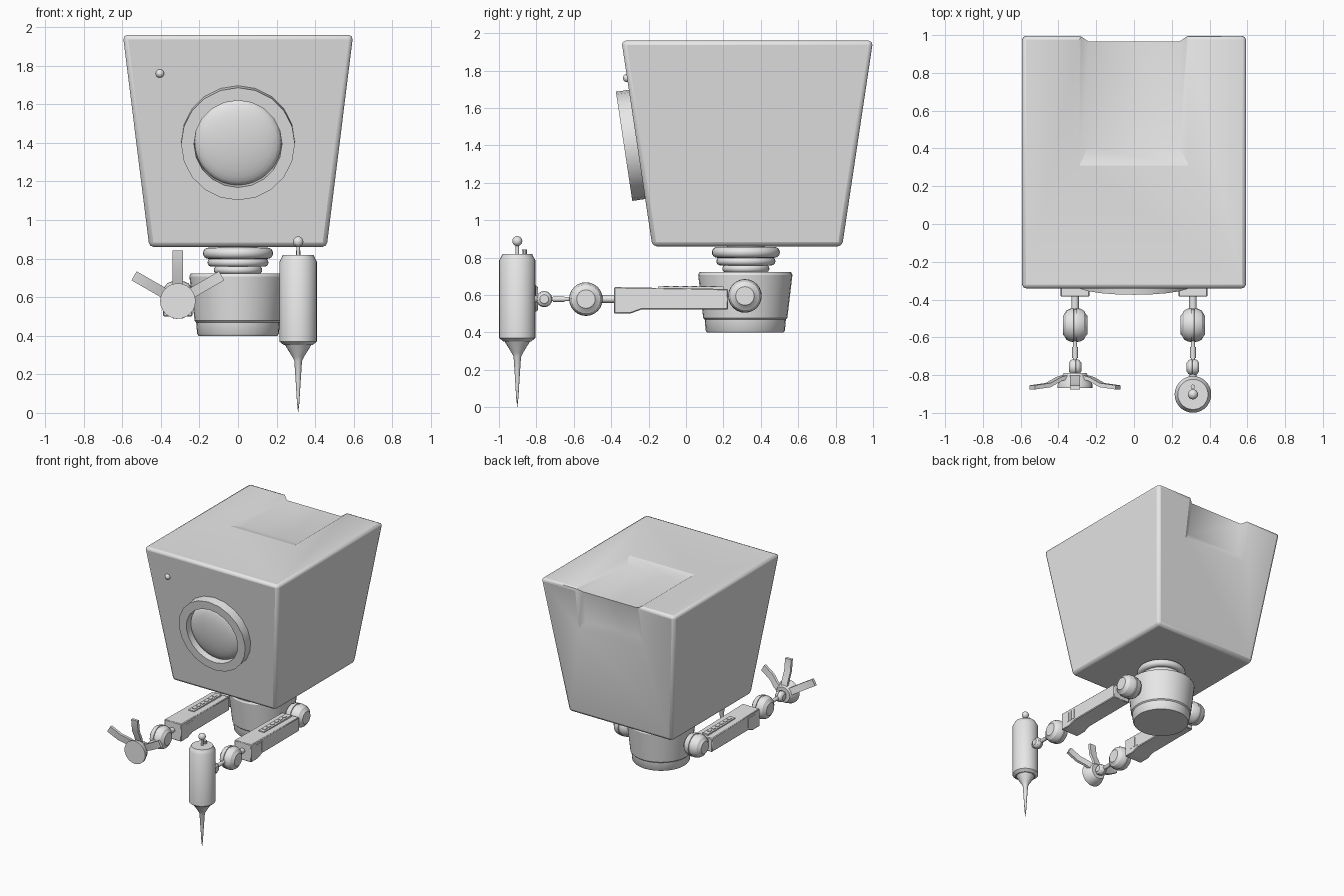
import bpy, bmesh, math
from mathutils import Vector, Matrix

if "Cube" in bpy.data.objects:
    bpy.data.objects.remove(bpy.data.objects["Cube"])

grey = bpy.data.materials.new("plain_grey")
grey.diffuse_color = (0.8, 0.8, 0.8, 1)
grey.use_nodes = True
grey.node_tree.nodes["Principled BSDF"].inputs["Base Color"].default_value = grey.diffuse_color


def finish(name, bm, matrix=None, bevel=0, angle=32, segments=2):
    bmesh.ops.recalc_face_normals(bm, faces=bm.faces)
    me = bpy.data.meshes.new(name)
    bm.to_mesh(me)
    bm.free()
    me.materials.append(grey)
    if matrix:
        me.transform(matrix)
    ob = bpy.data.objects.new(name, me)
    bpy.context.collection.objects.link(ob)
    if bevel:
        m = ob.modifiers.new("bevel", 'BEVEL')
        m.width, m.segments = bevel, segments
    bpy.ops.object.select_all(action='DESELECT')
    ob.select_set(True)
    bpy.context.view_layer.objects.active = ob
    bpy.ops.object.shade_smooth_by_angle(angle=math.radians(angle))
    return ob


def place(axis, loc):
    """Matrix turning local z to the given axis and moving to loc."""
    return Matrix.Translation(loc) @ Vector(axis).to_track_quat('Z', 'Y').to_matrix().to_4x4()


def lathe(name, profile, loc, axis=(0, 0, 1), seg=24, closed=False):
    """Spin (radius, height) points round the axis."""
    bm = bmesh.new()
    vs = [bm.verts.new((r, 0, h)) for r, h in profile]
    es = [bm.edges.new(p) for p in zip(vs, vs[1:])]
    if closed:
        es.append(bm.edges.new((vs[-1], vs[0])))
    bmesh.ops.spin(bm, geom=vs + es, axis=(0, 0, 1), cent=(0, 0, 0),
                   angle=math.tau, steps=seg, use_duplicate=False)
    bmesh.ops.remove_doubles(bm, verts=bm.verts, dist=1e-5)
    return finish(name, bm, place(axis, loc))


def loft(name, ring_a, ring_b, **kw):
    """Solid between two matching outlines."""
    bm = bmesh.new()
    a = [bm.verts.new(p) for p in ring_a]
    b = [bm.verts.new(p) for p in ring_b]
    bm.faces.new(a)
    bm.faces.new(b)
    for i in range(len(a)):
        j = (i + 1) % len(a)
        bm.faces.new((a[i], a[j], b[j], b[i]))
    return finish(name, bm, **kw)


def box(name, x0, x1, y0, y1, z0, z1, bevel=0):
    return loft(name, rect(x0, x1, y0, y1, z0), rect(x0, x1, y0, y1, z1), bevel=bevel)


def rect(x0, x1, y0, y1, z):
    return [(x0, y0, z), (x1, y0, z), (x1, y1, z), (x0, y1, z)]


def ball(name, r, loc):
    pts = [(r * math.sin(math.pi * i / 10), -r * math.cos(math.pi * i / 10)) for i in range(11)]
    return lathe(name, pts, loc, seg=16)


# Head: tapered box with a shallow recess folding over the top back edge
head = loft("head", rect(-.46, .46, -.18, .835, .86), rect(-.597, .597, -.345, 1.0, 1.96), bevel=.024)


def back_y(z):
    return 1.0 - (1.96 - z) * .15


def back_ring(half, z, inset, drop):
    out = [(-half, z), (half, z), (half * 1.0, 2.1), (-half * 1.0, 2.1)]
    return [(x, back_y(h) - inset, h) for x, h in out]


e = 1.0   # extra reach so each cutter passes fully through the surface
cut_top = loft("recess_cutter_top", rect(-.24, .24, .41, 1.2, 1.93), rect(-.34, .34, .21, 1.2, 1.99))
cut_back = loft("recess_cutter_back", back_ring(.24, 1.68, .03, 0), back_ring(.34, 1.56, -.03, 0))
for c in (cut_top, cut_back):
    c.hide_render = True
    c.hide_viewport = True
    m = head.modifiers.new("recess", 'BOOLEAN')
    m.operation, m.solver, m.object = 'DIFFERENCE', 'EXACT', c

# Eye on the leaning front face
tilt = math.atan(.15)
normal = Vector((0, -math.cos(tilt), -math.sin(tilt)))


def on_face(x, z):
    return Vector((x, -.345 + (1.96 - z) * .15, z))


eye = on_face(0, 1.405)
lathe("eye_ring", [(.225, -.02), (.295, -.02), (.295, .07), (.228, .07)], eye, normal, 20, True)
dome = [(.225, -.01), (.225, .012)]
dome += [(.225 * math.cos(a), .012 + .055 * math.sin(a)) for a in [math.pi / 2 * i / 7 for i in range(1, 8)]]
lathe("eye_lens", dome, eye, normal, 32)
ball("status_light", .022, on_face(-.405, 1.76))

# Neck rings
for i, (r, z, t) in enumerate([(.182, .828, .029), (.158, .780, .022), (.126, .741, .021)]):
    pts = [(.05, -t)] + [(r - t + t * math.cos(a), t * math.sin(a))
                         for a in [math.pi * (k / 8 - .5) for k in range(9)]] + [(.05, t)]
    lathe(f"neck_ring_{i + 1}", pts, (0, .32, z), seg=32)
lathe("neck_core", [(0, .68), (.1, .68), (.1, .88), (0, .88)], (0, .32, 0))

# Base cup
lathe("base", [(0, .40), (.205, .40), (.212, .41), (.217, .47), (.225, .478), (.252, .708),
               (.245, .722), (0, .722)], (0, .317, 0), seg=32)


def joint(name, r, w, loc):
    """Rounded drum with a hub on both sides and a groove round the middle."""
    half = [(.0, w), (r * .55, w), (r * .62, w * .9), (r * .85, w * .72), (r * .97, w * .4),
            (r, w * .12), (r * .94, w * .1)]
    lathe(name, half + [(a, -h) for a, h in reversed(half)], loc, (1, 0, 0), 24)


def rod(name, x, y0, y1, r, z=.578):
    lathe(name, [(0, y0), (r, y0), (r, y1), (0, y1)], (x, 0, z), (0, 1, 0), 12)


# Arms
for side, s in (("left", -1), ("right", 1)):
    x = .312 * s
    joint(side + "_shoulder", .09, .078, (x, .315, .595))
    lathe(side + "_axle", [(0, .18), (.05, .18), (.05, .3), (0, .3)], (0, .315, .595), (s, 0, 0))
    outline = [(-.385, .50), (-.30, .50), (-.24, .522), (.225, .522), (.225, .632), (-.385, .642)]
    loft(side + "_forearm", [(x - .076, y, z) for y, z in outline],
         [(x + .076, y, z) for y, z in outline], bevel=.005, segments=1)
    box(side + "_forearm_strip", x - .025, x + .025, -.15, .2, .62, .645)
    for k in range(3):
        y = -.32 + .032 * k
        box(f"{side}_vent_{k + 1}", x - .079, x + .079, y, y + .018, .54, .618)
    for k in range(6):
        y = -.12 + .05 * k
        box(f"{side}_strip_notch_{k + 1}", x - .012, x + .012, y, y + .03, .64, .649)
    rod(side + "_wrist_rod", x, -.78, -.36, .011)
    rod(side + "_wrist_collar_back", x, -.45, -.385, .02)
    rod(side + "_wrist_collar_front", x, -.71, -.65, .015)
    joint(side + "_wrist", .09, .065, (x, -.535, .578))
    joint(side + "_small_wrist", .043, .033, (x, -.758, .578))

# Left hand: flared palm and three bent fingers
hx, hz = -.312, .58
lathe("palm", [(0, .79), (.06, .79), (.068, .80), (.092, .85), (.092, .868), (0, .868)],
      (hx, 0, hz), (0, -1, 0), 24)
rod("palm_rod", hx, -.80, -.77, .02)
path = [(.06, -.822), (.10, -.832), (.165, -.864), (.262, -.876)]
outline = path + [(r, y + .022) for r, y in reversed(path)]
for k, deg in enumerate((30, 90, 150)):
    turn = Matrix.Translation((hx, 0, hz)) @ Matrix.Rotation(-math.radians(deg), 4, 'Y')
    loft(f"finger_{k + 1}", [(r, y, -.027) for r, y in outline],
         [(r, y, .027) for r, y in outline], matrix=turn, angle=20)

# Right tool: cylinder with needle below and knob above
tx, ty = .312, -.902
lathe("tool_body", [(0, .352), (.075, .352), (.097, .37), (.097, .785), (.088, .80), (.08, .818),
                    (0, .818)], (tx, ty, 0), seg=28)
lathe("tool_needle", [(0, 0), (.006, .05), (.012, .15), (.02, .27), (.03, .29), (.07, .355), (0, .36)],
      (tx, ty, 0), seg=20)
lathe("tool_stem", [(0, .81), (.009, .81), (.009, .88), (0, .88)], (tx, ty, 0), seg=12)
ball("tool_knob", .027, (tx, ty, .888))
lathe("tool_button", [(0, .81), (.012, .81), (.012, .842), (0, .842)], (tx, ty + .04, 0), seg=10)
rod("tool_mount", tx, -.83, -.77, .018)
